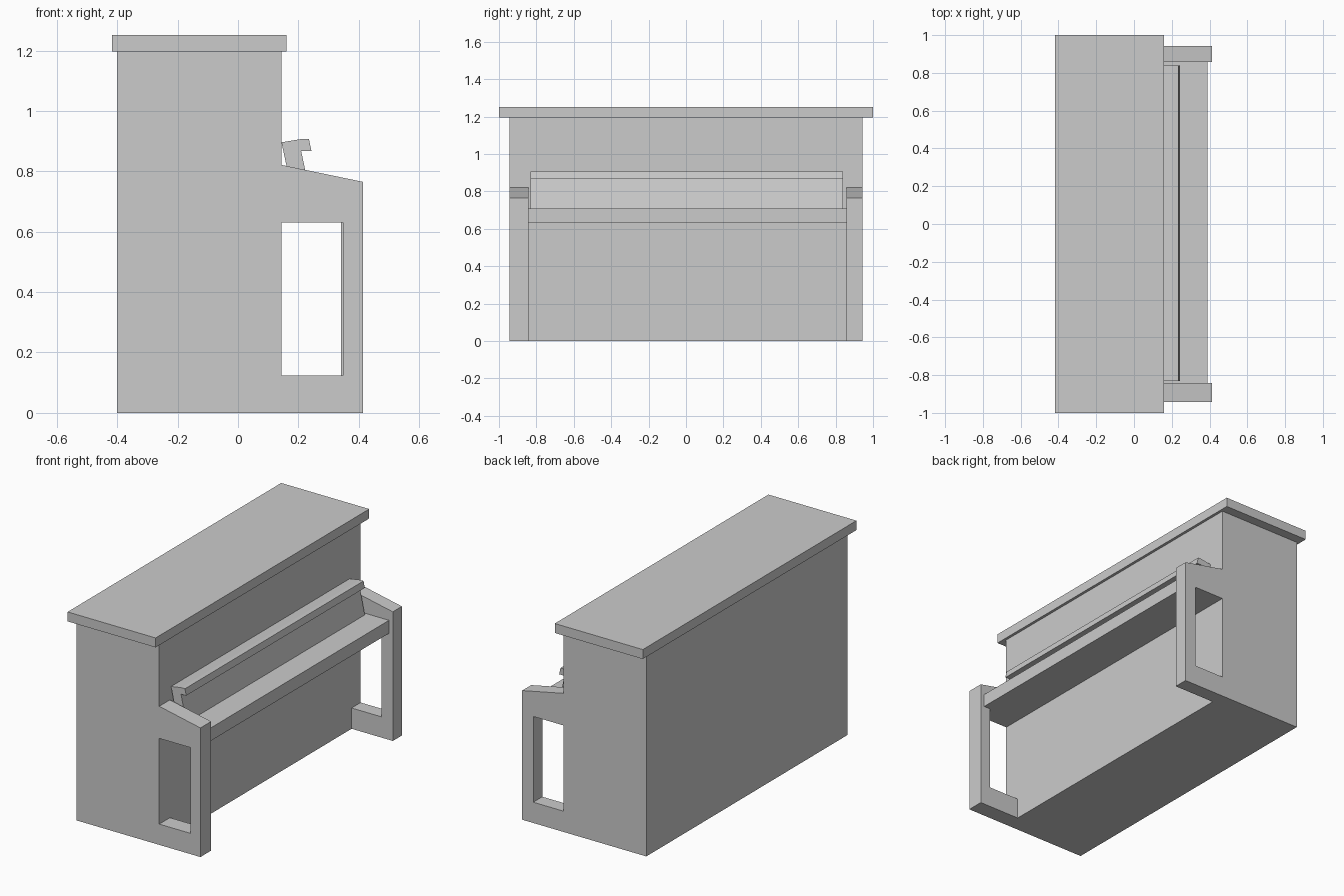
import bpy
import bmesh

if "Cube" in bpy.data.objects:
    bpy.data.objects.remove(bpy.data.objects["Cube"])


def extrude_profile(name, points, y0, y1):
    """Solid made from an (x, z) profile swept from y0 to y1."""
    bm = bmesh.new()
    face = bm.faces.new([bm.verts.new((x, y0, z)) for x, z in points])
    swept = bmesh.ops.extrude_face_region(bm, geom=[face], use_keep_orig=True)
    moved = [g for g in swept["geom"] if isinstance(g, bmesh.types.BMVert)]
    bmesh.ops.translate(bm, verts=moved, vec=(0, y1 - y0, 0))
    bmesh.ops.recalc_face_normals(bm, faces=bm.faces)
    mesh = bpy.data.meshes.new(name)
    bm.to_mesh(mesh)
    bm.free()
    obj = bpy.data.objects.new(name, mesh)
    bpy.context.collection.objects.link(obj)
    return obj


def box(name, x0, x1, y0, y1, z0, z1):
    return extrude_profile(name, [(x0, z0), (x1, z0), (x1, z1), (x0, z1)], y0, y1)


FRONT = 0.144          # front panel of the cabinet
SIDE = 0.943           # half width of the cabinet
IN_L, IN_R = -0.843, 0.858   # inner faces of the two side frames

# Cabinet and overhanging lid
box("cabinet", -0.40, FRONT, -SIDE, SIDE, 0, 1.196)
box("lid", -0.417, 0.16, -1, 1, 1.196, 1.252)

# Side frames: sloped arm, front leg and foot around an open window
for name, y0, y1, leg_x in (("left_side_frame", -SIDE, IN_L, 0.348),
                            ("right_side_frame", IN_R, SIDE, 0.341)):
    extrude_profile(name, [(FRONT, 0), (0.414, 0), (0.414, 0.765), (FRONT, 0.821),
                           (FRONT, 0.631), (leg_x, 0.631), (leg_x, 0.123),
                           (FRONT, 0.123)], y0, y1)

# Key shelf between the frames
box("key_shelf", FRONT, 0.389, IN_L, IN_R, 0.631, 0.708)

# Tilted key cover with a hooked top edge
extrude_profile("key_cover", [(0.184, 0.708), (0.243, 0.708), (0.209, 0.868),
                              (0.243, 0.868), (0.235, 0.907), (0.21, 0.907),
                              (0.144, 0.896)], -0.832, 0.84)
